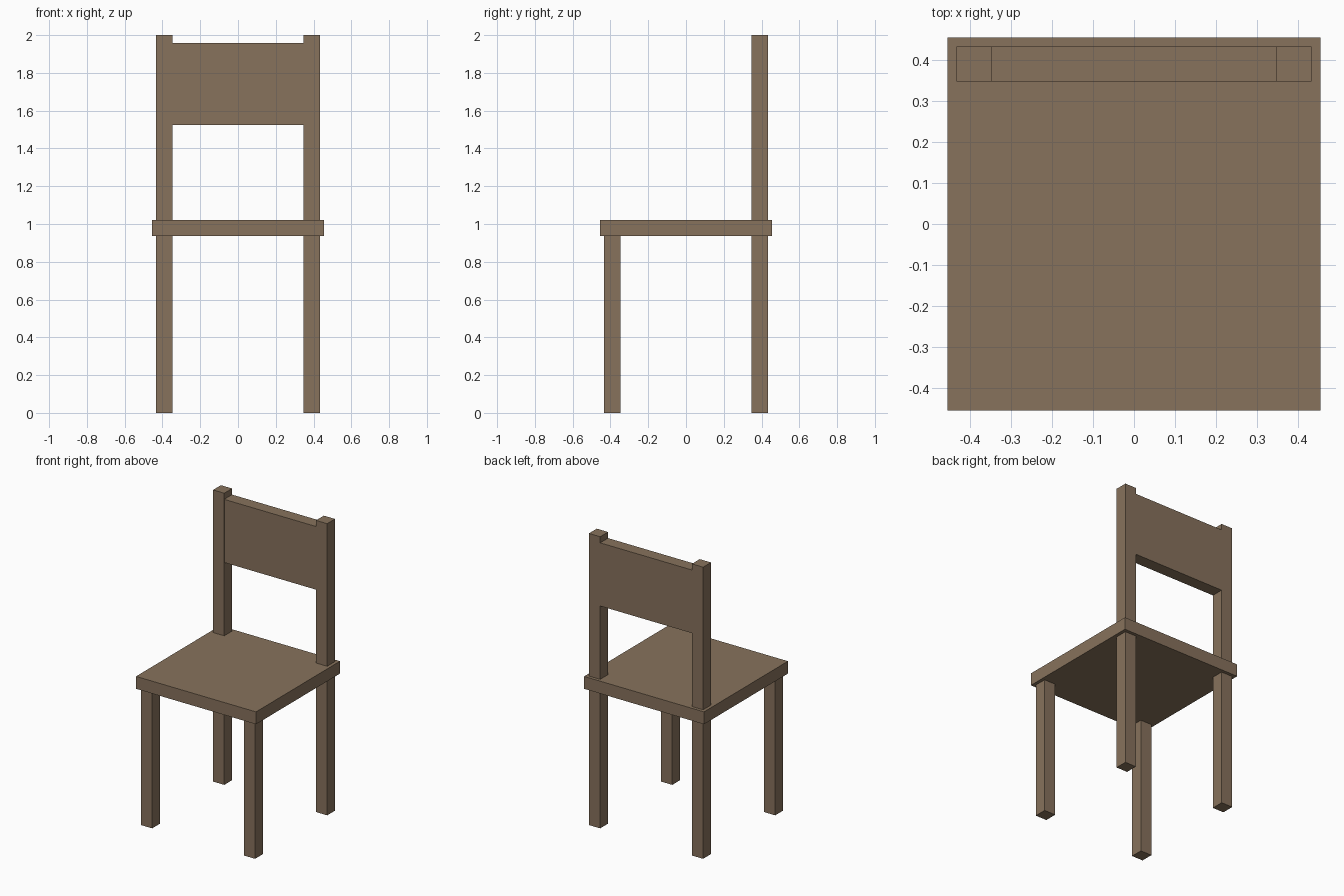
import bpy
import bmesh
from mathutils import Vector

if "Cube" in bpy.data.objects:
    bpy.data.objects.remove(bpy.data.objects["Cube"])

wood = bpy.data.materials.new("brown_wood")
wood.diffuse_color = (0.242, 0.168, 0.107, 1)
wood.use_nodes = True
wood.node_tree.nodes["Principled BSDF"].inputs["Base Color"].default_value = wood.diffuse_color

SEAT_HALF = 0.455
SEAT_BOTTOM, SEAT_TOP = 0.937, 1.022
LEG_IN, LEG_OUT = 0.348, 0.433


def box(name, low, high):
    """Flat-faced box between two opposite corners."""
    low, high = Vector(low), Vector(high)
    bm = bmesh.new()
    bmesh.ops.create_cube(bm, size=1)
    bmesh.ops.scale(bm, vec=high - low, verts=bm.verts)
    mesh = bpy.data.meshes.new(name)
    bm.to_mesh(mesh)
    bm.free()
    mesh.materials.append(wood)
    obj = bpy.data.objects.new(name, mesh)
    obj.location = (low + high) / 2
    bpy.context.collection.objects.link(obj)
    return obj


# Seat slab
box("seat", (-SEAT_HALF, -SEAT_HALF, SEAT_BOTTOM), (SEAT_HALF, SEAT_HALF, SEAT_TOP))

# Legs below the seat and back posts above it, on both sides
for side, x0, x1 in (("left", -LEG_OUT, -LEG_IN), ("right", LEG_IN, LEG_OUT)):
    box(f"front_leg_{side}", (x0, -LEG_OUT, 0), (x1, -LEG_IN, SEAT_BOTTOM))
    box(f"back_leg_{side}", (x0, LEG_IN, 0), (x1, LEG_OUT, SEAT_BOTTOM))
    box(f"back_post_{side}", (x0, LEG_IN, SEAT_TOP), (x1, LEG_OUT, 2))

# Backrest panel, flush with the posts front and back
box("backrest_panel", (-LEG_IN, LEG_IN, 1.525), (LEG_IN, LEG_OUT, 1.958))
